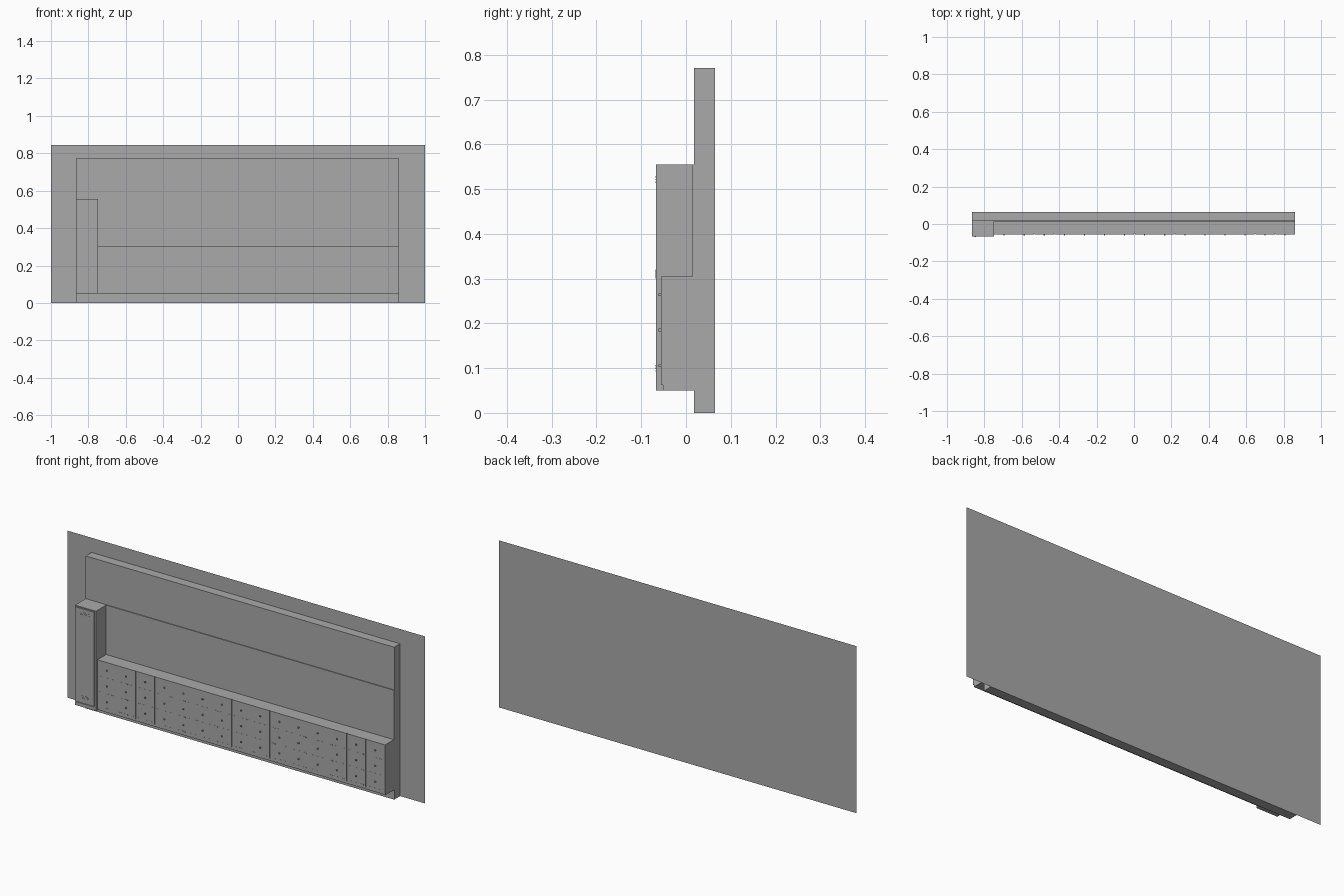
import bpy, bmesh
from mathutils import Matrix, Vector

if "Cube" in bpy.data.objects:
    bpy.data.objects.remove(bpy.data.objects["Cube"])

grey = bpy.data.materials.new("plain_grey")
grey.diffuse_color = (0.40, 0.40, 0.40, 1)
grey.use_nodes = True
grey.node_tree.nodes["Principled BSDF"].inputs["Base Color"].default_value = grey.diffuse_color


def boxes(name, spans):
    """One object holding axis-aligned boxes given as (x0,x1,y0,y1,z0,z1)."""
    bm = bmesh.new()
    for x0, x1, y0, y1, z0, z1 in spans:
        centre = Vector(((x0 + x1) / 2, (y0 + y1) / 2, (z0 + z1) / 2))
        size = Vector((x1 - x0, y1 - y0, z1 - z0))
        bmesh.ops.create_cube(bm, size=1, matrix=Matrix.Translation(centre) @ Matrix.Diagonal(size.to_4d()))
    return finish(name, bm)


def finish(name, bm):
    mesh = bpy.data.meshes.new(name)
    bm.to_mesh(mesh)
    bm.free()
    mesh.materials.append(grey)
    obj = bpy.data.objects.new(name, mesh)
    bpy.context.collection.objects.link(obj)
    return obj


LEFT, RIGHT, SPLIT = -0.865, 0.862, -0.748
BACK = 0.065

# Single-sheet backing wall
bm = bmesh.new()
bm.faces.new([bm.verts.new(p) for p in
              ((-1, BACK, 0), (1, BACK, 0), (1, BACK, 0.845), (-1, BACK, 0.845))])
finish("backing_wall", bm)

# Large raised panel and the slightly prouder strip above the low cabinet
boxes("raised_panel", [(LEFT, RIGHT, 0.018, BACK - 0.0005, 0, 0.771)])
boxes("splash_panel", [(SPLIT, RIGHT, 0.014, 0.018, 0.305, 0.555)])

# Tall cabinet: carcass, door, vents and pull
boxes("tall_cabinet", [(LEFT, SPLIT, -0.062, 0.018, 0.05, 0.555)])
boxes("tall_door", [(LEFT, -0.759, -0.067, -0.062, 0.071, 0.547)])
boxes("tall_door_frame", [(-0.755, SPLIT, -0.067, -0.062, 0.05, 0.555),
                          (LEFT, -0.755, -0.067, -0.062, 0.551, 0.555),
                          (LEFT, -0.755, -0.067, -0.062, 0.05, 0.067)])
boxes("tall_door_vents", [(-0.834, -0.784, -0.0678, -0.067, z + i * 0.006, z + i * 0.006 + 0.003)
                          for z in (0.092, 0.514) for i in range(3)])
boxes("tall_door_pull", [(-0.852, -0.846, -0.0685, -0.067, 0.30, 0.32)])

# Low cabinet carcass with recessed foot
boxes("low_cabinet", [(SPLIT, RIGHT, -0.051, 0.018, 0.05, 0.305)])

# Front bays, measured in fifteen equal columns
cell = (RIGHT - SPLIT) / 15
seams = (0, 2, 3, 7, 9, 13, 14, 15)
fronts = []
for a, b in zip(seams, seams[1:]):
    x0 = SPLIT + a * cell + (0.002 if a else 0)
    x1 = SPLIT + b * cell - (0.002 if b < 15 else 0)
    fronts.append((x0, x1, -0.0555, -0.051, 0.062, 0.305))
boxes("low_cabinet_fronts", fronts)

# Knobs on three rows and small slots beneath each row
knobs, slots = [], []
for c in range(15):
    x = SPLIT + (c + 0.5) * cell
    for z in (0.105, 0.185, 0.264):
        knobs.append((x - 0.003, x + 0.003, -0.061, -0.0555, z - 0.003, z + 0.003))
    for z in (0.071, 0.145, 0.225):
        for dx in (-0.033, 0, 0.033):
            slots.append((x + dx - 0.009, x + dx + 0.009, -0.0562, -0.0555, z - 0.002, z + 0.002))
boxes("front_knobs", knobs)
boxes("front_slots", slots)
